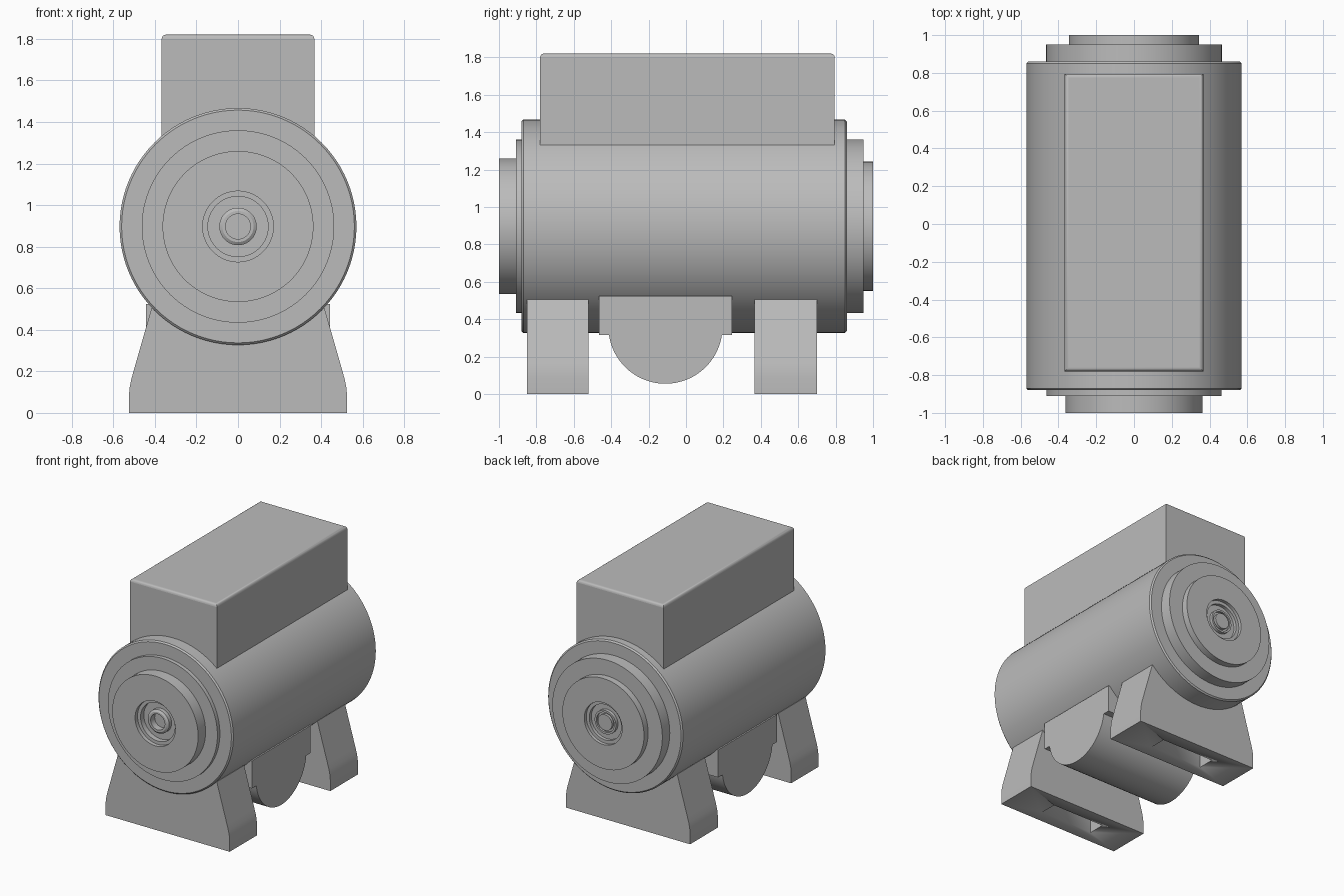
import bpy, bmesh, math
from mathutils import Matrix, Vector

cube = bpy.data.objects.get("Cube")
if cube:
    bpy.data.objects.remove(cube, do_unlink=True)

grey = bpy.data.materials.new("machine grey")
grey.use_nodes = True
COLOUR = (0.5, 0.5, 0.5, 1)
grey.diffuse_color = COLOUR
grey.node_tree.nodes["Principled BSDF"].inputs["Base Color"].default_value = COLOUR

AXIS_Z = 0.897


def finish(name, bm):
    bmesh.ops.remove_doubles(bm, verts=bm.verts, dist=1e-5)
    bmesh.ops.recalc_face_normals(bm, faces=bm.faces)
    mesh = bpy.data.meshes.new(name)
    bm.to_mesh(mesh)
    bm.free()
    mesh.materials.append(grey)
    obj = bpy.data.objects.new(name, mesh)
    bpy.context.collection.objects.link(obj)
    bpy.ops.object.select_all(action="DESELECT")
    obj.select_set(True)
    bpy.context.view_layer.objects.active = obj
    bpy.ops.object.shade_smooth_by_angle(angle=math.radians(25))
    return obj


def lathe(name, profile):
    """Spin (radius, y) points around the long axis."""
    bm = bmesh.new()
    verts = [bm.verts.new((r, y, AXIS_Z)) for r, y in profile]
    edges = [bm.edges.new(pair) for pair in zip(verts, verts[1:])]
    bmesh.ops.spin(bm, geom=verts + edges, cent=(0, 0, AXIS_Z), axis=(0, 1, 0),
                   angle=math.tau, steps=96, use_duplicate=False)
    return finish(name, bm)


def prism(name, outline, start, depth):
    """Extrude a closed outline of 3D points along the vector depth."""
    bm = bmesh.new()
    face = bm.faces.new([bm.verts.new(Vector(p) + Vector(start)) for p in outline])
    result = bmesh.ops.extrude_face_region(bm, geom=[face], use_keep_orig=True)
    moved = [v for v in result["geom"] if isinstance(v, bmesh.types.BMVert)]
    bmesh.ops.translate(bm, verts=moved, vec=depth)
    return finish(name, bm)


def box(name, size, centre):
    bm = bmesh.new()
    bmesh.ops.create_cube(bm, size=1, matrix=Matrix.Translation(centre) @ Matrix.Diagonal((*size, 1)))
    return finish(name, bm)


# Motor barrel with a chamfered rim at both ends
lathe("motor_barrel", [(0, -0.88), (0.56, -0.88), (0.57, -0.87),
                       (0.57, 0.85), (0.56, 0.86), (0, 0.86)])

# End covers: stepped discs with a recessed bearing seat and hub
lathe("front_cover", [(0, -0.87), (0.463, -0.87), (0.463, -0.91), (0.363, -0.91),
                      (0.363, -1), (0.17, -1), (0.17, -0.97), (0.145, -0.97),
                      (0.145, -0.93), (0.09, -0.93), (0.09, -0.96), (0.075, -0.97),
                      (0.06, -0.97), (0.06, -0.92), (0, -0.92)])
lathe("back_cover", [(0, 0.85), (0.465, 0.85), (0.465, 0.95), (0.345, 0.95),
                     (0.345, 1), (0.16, 1), (0.16, 0.975), (0.135, 0.975),
                     (0.135, 0.95), (0.09, 0.95), (0.09, 0.975), (0.075, 0.975),
                     (0.075, 0.96), (0.06, 0.96), (0.06, 0.98), (0, 0.98)])

# Terminal box, rounded along its top edges
terminal = box("terminal_box", (0.735, 1.575, 0.62), (0, 0.0075, 1.51))
bm = bmesh.new()
bm.from_mesh(terminal.data)
top = max(v.co.z for v in bm.verts)
rim = [e for e in bm.edges if all(v.co.z > top - 0.01 for v in e.verts)]
bmesh.ops.bevel(bm, geom=rim, offset=0.02, segments=4, profile=0.5, affect="EDGES")
bm.to_mesh(terminal.data)
bm.free()
terminal.data.shade_smooth()
bpy.context.view_layer.objects.active = terminal
bpy.ops.object.shade_smooth_by_angle(angle=math.radians(25))

# Feet: flared pedestals with a slot cut up from below
half = [(0.525, 0), (0.525, 0.085), (0.521, 0.125), (0.514, 0.16),
        (0.503, 0.2), (0.416, 0.505)]
outline = [(x, 0, z) for x, z in half] + [(-x, 0, z) for x, z in reversed(half)]
for name, y0, length in (("front_foot", -0.85, 0.33), ("back_foot", 0.365, 0.335)):
    foot = prism(name, outline, (0, y0, 0), (0, length, 0))
    cutter = box(name + "_slot_cutter", (0.45, 0.13, 0.8), (0, y0 + length / 2, 0))
    cutter.hide_render = True
    cutter.hide_viewport = True
    cut = foot.modifiers.new("slot", "BOOLEAN")
    cut.operation = "DIFFERENCE"
    cut.solver = "EXACT"
    cut.object = cutter

# Sump under the barrel: a ledged block with a round belly
RADIUS, MID_Y, MID_Z, LEDGE = 0.305, -0.11, 0.36, 0.315
start = math.asin((LEDGE - MID_Z) / RADIUS)
steps = 40
belly = []
for i in range(steps + 1):
    a = start - (math.pi + 2 * start) * i / steps
    belly.append((0, MID_Y + RADIUS * math.cos(a), MID_Z + RADIUS * math.sin(a)))
sump = belly + [(0, -0.465, LEDGE), (0, -0.465, 0.525), (0, 0.245, 0.525), (0, 0.245, LEDGE)]
prism("sump", sump, (-0.443, 0, 0), (0.886, 0, 0))
